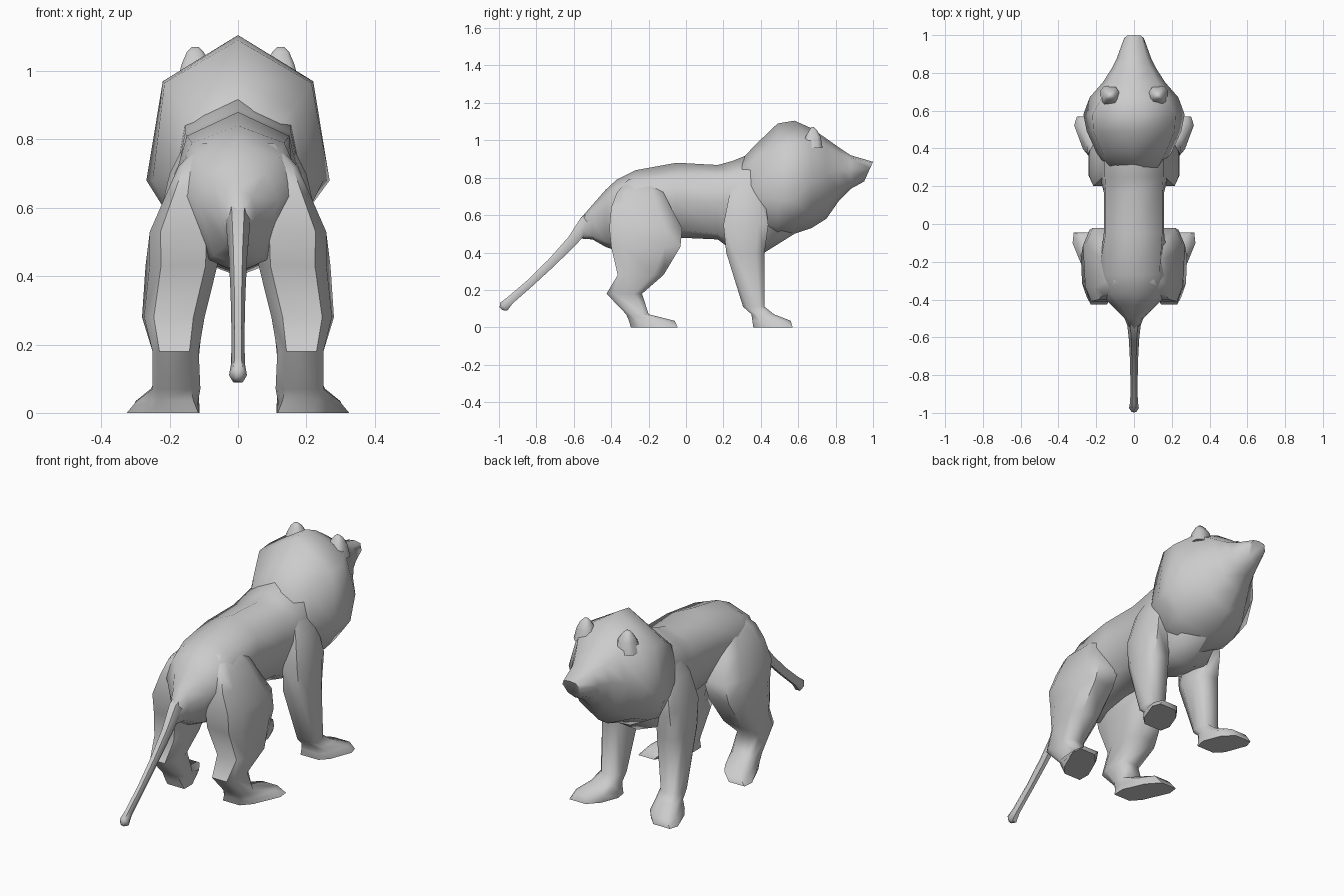
import bpy, bmesh, math


def loft(name, rings):
    """Skin a list of equal-length closed rings and cap both ends."""
    bm = bmesh.new()
    rows = [[bm.verts.new(p) for p in r] for r in rings]
    n = len(rows[0])
    for a, b in zip(rows, rows[1:]):
        for i in range(n):
            j = (i + 1) % n
            bm.faces.new((a[i], a[j], b[j], b[i]))
    bm.faces.new(rows[0])
    bm.faces.new(rows[-1])
    bmesh.ops.recalc_face_normals(bm, faces=bm.faces)
    me = bpy.data.meshes.new(name)
    bm.to_mesh(me)
    bm.free()
    ob = bpy.data.objects.new(name, me)
    bpy.context.collection.objects.link(ob)
    bpy.ops.object.select_all(action='DESELECT')
    ob.select_set(True)
    bpy.context.view_layer.objects.active = ob
    bpy.ops.object.shade_smooth_by_angle(angle=math.radians(60))
    return ob


def body_ring(y, zt, xu, zu, xm, zm, xl, zl, zb, lean=0.0):
    """Symmetric eight-sided cross-section: top, upper, middle, lower, bottom."""
    pts = [(0, zt), (xu, zu), (xm, zm), (xl, zl), (0, zb), (-xl, zl), (-xm, zm), (-xu, zu)]
    return [(x, y + lean * (z - zt), z) for x, z in pts]


def leg_ring(z, xi, xo, yb, yf, splay, side):
    """Eight-sided horizontal ring, sheared outwards toward the toes by splay."""
    pts = []
    for u, v in [(1, .55), (.6, 1), (-.6, 1), (-1, .45), (-1, -.45), (-.6, -1), (.7, -1), (1, -.6)]:
        x = (xi + xo) / 2 + u * (xo - xi) / 2 + splay * v
        pts.append((side * x, (yb + yf) / 2 + v * (yf - yb) / 2, z))
    return pts


# Torso from rump to chest
torso = [
    (-.57, .575, .015, .56, .022, .53, .015, .49, .475),
    (-.50, .655, .04, .63, .05, .57, .035, .49, .47),
    (-.43, .735, .08, .70, .12, .62, .07, .46, .43),
    (-.37, .79, .12, .75, .18, .65, .09, .45, .41),
    (-.27, .84, .135, .79, .19, .67, .11, .48, .45),
    (-.05, .88, .15, .81, .16, .68, .11, .52, .48),
    (.17, .868, .15, .81, .16, .66, .11, .50, .47),
    (.25, .89, .155, .82, .18, .68, .12, .46, .41),
    (.42, .96, .155, .86, .19, .68, .13, .45, .40),
    (.58, .93, .12, .84, .15, .68, .10, .57, .50),
]
loft("torso", [body_ring(*s) for s in torso])

# Mane, face and muzzle
head = [
    (.29, .89, .12, .84, .15, .74, .11, .62, .58),
    (.37, .975, .165, .89, .195, .70, .13, .56, .48),
    (.49, 1.09, .215, .965, .25, .68, .18, .54, .45),
    (.58, 1.105, .22, .97, .268, .68, .18, .56, .50),
    (.67, 1.065, .17, 1.0, .235, .78, .16, .60, .53),
    (.75, 1.01, .125, .97, .165, .82, .115, .65, .58),
    (.82, .96, .09, .93, .12, .84, .085, .73, .68),
    (.88, .92, .065, .905, .09, .84, .065, .765, .74),
    (1.0, .885, .035, .88, .052, .85, .035, .80, .78, .45),
]
loft("mane_and_head", [body_ring(*s) for s in head])

# Tail with a small tuft: y, z, radius; rings tilted across the path
tail = [(-.44, .60, .055), (-.535, .56, .045), (-.61, .46, .034), (-.72, .345, .027),
        (-.83, .24, .024), (-.94, .145, .025), (-.975, .11, .033), (-.99, .10, .012)]
loft("tail", [[(.8 * r * math.cos(a), y - .65 * r * math.sin(a), z + .75 * r * math.sin(a))
               for a in [k * math.pi / 3 for k in range(6)]] for y, z, r in tail])

# Legs as stacked rings: z, inner x, outer x, back y, front y, splay
rear_leg = [
    (.79, .05, .11, -.31, -.16, 0),
    (.72, .07, .175, -.37, -.12, 0),
    (.64, .06, .21, -.40, -.08, 0),
    (.53, .05, .258, -.41, -.02, .0),
    (.43, .065, .265, -.40, -.03, .01),
    (.28, .10, .278, -.365, -.12, .005),
    (.18, .115, .25, -.425, -.235, 0),
    (.07, .11, .25, -.32, -.20, 0),
    (.035, .13, .28, -.305, -.06, .03),
    (0, .14, .295, -.295, -.045, .055),
]
front_leg = [
    (.82, .08, .14, .28, .38, 0),
    (.70, .10, .20, .23, .42, 0),
    (.55, .10, .235, .20, .44, 0),
    (.40, .09, .24, .215, .42, 0),
    (.11, .12, .235, .305, .42, 0),
    (.07, .12, .25, .35, .47, .01),
    (.035, .125, .285, .355, .56, .025),
    (0, .13, .295, .36, .57, .04),
]
# Ears: low pointed ridges on the crown
ear = [
    (.96, .07, .18, .62, .73, 0),
    (1.02, .08, .165, .64, .72, 0),
    (1.055, .10, .15, .66, .70, 0),
    (1.07, .115, .135, .67, .685, 0),
]
for side, word in ((1, "right"), (-1, "left")):
    for part, rows in (("rear_leg", rear_leg), ("front_leg", front_leg), ("ear", ear)):
        loft(f"{part}_{word}", [leg_ring(*r, side) for r in rows])
